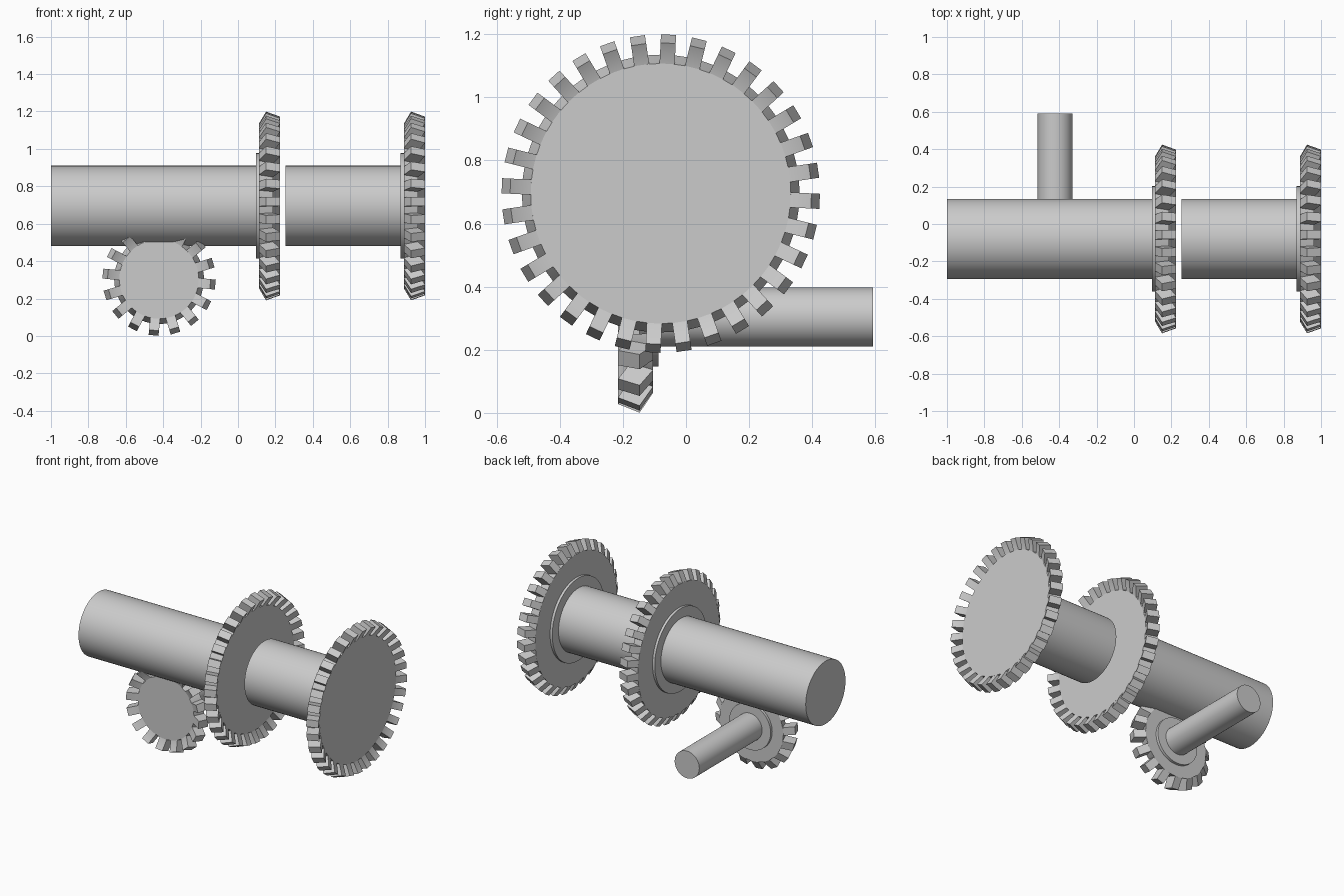
import bpy, bmesh, math
from mathutils import Matrix, Vector

cube = bpy.data.objects.get("Cube")
if cube:
    bpy.data.objects.remove(cube)

steel = bpy.data.materials.new("grey_steel")
steel.use_nodes = True
steel.diffuse_color = (0.6, 0.6, 0.6, 1)
steel.node_tree.nodes["Principled BSDF"].inputs["Base Color"].default_value = (0.6, 0.6, 0.6, 1)

# Local z is the turning axis of every part
ALONG_X = Matrix(((0, 0, 1), (1, 0, 0), (0, 1, 0))).to_4x4()
ALONG_FRONT = Matrix(((1, 0, 0), (0, 0, -1), (0, 1, 0))).to_4x4()


def finish(name, bm, axis, origin):
    bmesh.ops.recalc_face_normals(bm, faces=bm.faces)
    bm.transform(Matrix.Translation(origin) @ axis)
    mesh = bpy.data.meshes.new(name)
    bm.to_mesh(mesh)
    bm.free()
    obj = bpy.data.objects.new(name, mesh)
    bpy.context.collection.objects.link(obj)
    mesh.materials.append(steel)
    bpy.ops.object.select_all(action='DESELECT')
    obj.select_set(True)
    bpy.context.view_layer.objects.active = obj
    bpy.ops.object.shade_smooth_by_angle(angle=math.radians(30))


def lathe(bm, profile, steps=64):
    """Spin (radius, height) points about local z."""
    verts = [bm.verts.new((r, 0, h)) for r, h in profile]
    edges = [bm.edges.new(pair) for pair in zip(verts, verts[1:])]
    bmesh.ops.spin(bm, geom=verts + edges, cent=(0, 0, 0), axis=(0, 0, 1),
                   angle=math.tau, steps=steps, use_duplicate=False)
    bmesh.ops.remove_doubles(bm, verts=bm.verts, dist=1e-5)


def shaft(name, radius, start, end, axis, origin):
    bm = bmesh.new()
    lathe(bm, [(0, start), (radius, start), (radius, end), (0, end)])
    finish(name, bm, axis, origin)


def bevel_gear(name, count, tooth, hub, width, axis, origin):
    """tooth: root back, tip back, tip front, root front as (radius, height)."""
    bm = bmesh.new()
    back, front = tooth[0], tooth[3]
    lathe(bm, [(0, hub[1]), hub, (hub[0], back[1]), back, front, (0, front[1])])
    # Slanted teeth, set a quarter pitch off the axes, roots sunk into the body
    sunk = [(back[0] - 0.012, back[1] + 0.001), tooth[1], tooth[2],
            (front[0] - 0.012, front[1] - 0.001)]
    outline = [back, tooth[1], tooth[2], front, sunk[3], sunk[0]]
    pitch = math.tau / count
    for i in range(count):
        turn = Matrix.Rotation((i - 0.25) * pitch, 3, 'Z')
        sides = [[bm.verts.new(turn @ Vector((r, side * width / 2, h))) for r, h in outline]
                 for side in (-1, 1)]
        bm.faces.new(sides[0])
        bm.faces.new(sides[1][::-1])
        for j in range(len(outline)):
            k = (j + 1) % len(outline)
            bm.faces.new((sides[0][j], sides[1][j], sides[1][k], sides[0][k]))
    finish(name, bm, axis, origin)


# Main axis: two shafts, each ending in a large bevel gear
main = Vector((0, -0.08, 0.695))
shaft("long_shaft", 0.215, -1.0, 0.11, ALONG_X, main)
shaft("short_shaft", 0.215, 0.255, 0.89, ALONG_X, main)
big_tooth = [(0.44, 0), (0.504, 0.038), (0.477, 0.113), (0.412, 0.075)]
for name, x in (("middle_gear", 0.112), ("end_gear", 0.887)):
    bevel_gear(name, 32, big_tooth, (0.282, -0.017), 0.048, ALONG_X, main + Vector((x, 0, 0)))

# Cross axis: pinion with its drive shaft to the back
cross = Vector((-0.422, -0.105, 0.304))
small_tooth = [(0.24, 0), (0.302, 0.042), (0.275, 0.11), (0.212, 0.072)]
bevel_gear("pinion_gear", 16, small_tooth, (0.157, -0.018), 0.053, ALONG_FRONT, cross)
shaft("pinion_shaft", 0.093, -0.697, 0.0, ALONG_FRONT, cross)
